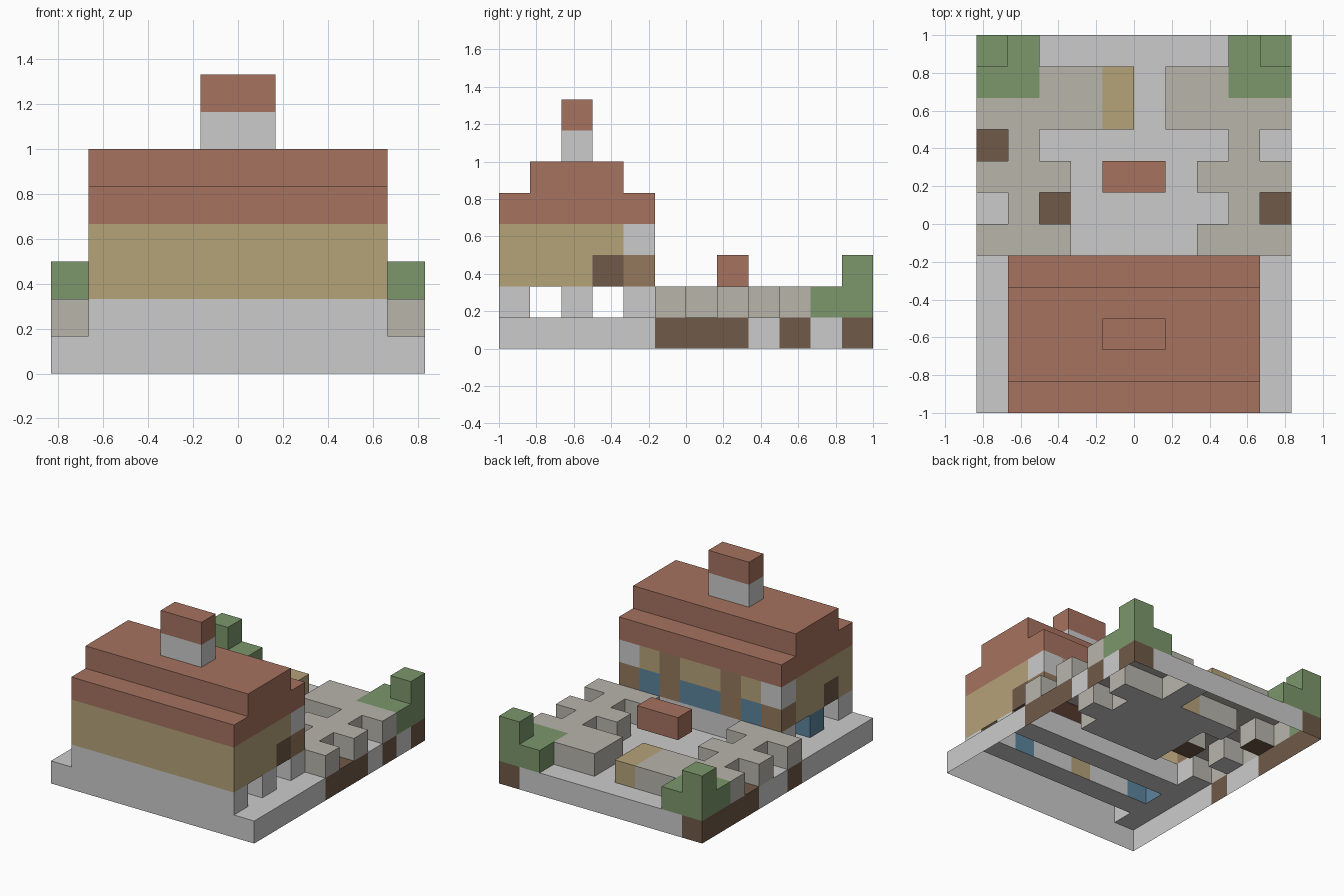
import bpy, bmesh
from mathutils import Vector

if "Cube" in bpy.data.objects:
    bpy.data.objects.remove(bpy.data.objects["Cube"])

C = 1 / 6                              # edge of one block
ORIGIN = Vector((-5 * C, -6 * C, 0))

COLOURS = {
    'paving': (0.48, 0.46, 0.41),
    'roof_tile': (0.38, 0.17, 0.115),
    'plaster': (0.46, 0.36, 0.19),
    'timber': (0.30, 0.19, 0.11),
    'dark_wood': (0.16, 0.10, 0.065),
    'glass': (0.11, 0.23, 0.34),
    'leaf': (0.20, 0.31, 0.15),
}
MATS = {'stone': None}
for name, rgb in COLOURS.items():
    MATS[name] = bpy.data.materials.new(name)
    MATS[name].diffuse_color = (*rgb, 1)

cells = {}                             # (i, j, k) -> (part, colour)


def fill(part, colour, xs, ys, zs):
    """Fill inclusive block ranges with one part and colour."""
    for i in range(xs[0], xs[1] + 1):
        for j in range(ys[0], ys[1] + 1):
            for k in range(zs[0], zs[1] + 1):
                cells[i, j, k] = (part, colour)


# Ground slab with patches of soil
fill('ground', 'stone', (0, 9), (0, 11), (0, 0))
for i, j in [(9, 5), (9, 6), (9, 7), (9, 9), (9, 11), (0, 8), (0, 9),
             (0, 10), (0, 11), (0, 6 - 1), (2, 6)]:
    fill('ground', 'dark_wood', (i, i), (j, j), (0, 0))

# Raised garden paving, bench and hedges, listed from y index 5 to the back
KEY = {'P': ('garden_paving', 'paving'), 'B': ('bench', 'plaster'),
       'G': ('hedge', 'leaf')}
GARDEN = ["PPP....PPP",
          ".P......P.",
          "PPP....PPP",
          ".P......P.",
          "PPPPB.PPPP",
          "GGPPB.PPGG",
          "GG......GG"]
for j, row in enumerate(GARDEN, 5):
    for i, ch in enumerate(row):
        if ch in KEY:
            cells[i, j, 1] = KEY[ch]
for i in (0, 9):
    fill('hedge', 'leaf', (i, i), (11, 11), (2, 2))

# Small floating canopy in the middle of the court
fill('canopy', 'roof_tile', (4, 5), (7, 7), (2, 2))

# House foundation: three strips with open passages between
for j in (0, 2, 4):
    fill('foundation', 'stone', (1, 8), (j, j), (1, 1))
for i, colour in ((1, 'glass'), (4, 'plaster'), (7, 'glass')):
    fill('foundation', colour, (i, i), (2, 2), (1, 1))

# House walls, with side openings
fill('house_walls', 'plaster', (1, 8), (0, 4), (2, 3))
fill('house_walls', 'dark_wood', (8, 8), (3, 3), (2, 2))
fill('house_walls', 'dark_wood', (1, 1), (1, 1), (2, 2))

# Back wall: timber posts, stone corners and windows
for i in (1, 8):
    fill('house_walls', 'timber', (i, i), (4, 4), (2, 2))
    fill('house_walls', 'stone', (i, i), (4, 4), (3, 3))
for i in (3, 6):
    fill('house_walls', 'timber', (i, i), (4, 4), (2, 3))
for a, b in ((2, 2), (4, 5), (7, 7)):
    fill('windows', 'glass', (a, b), (4, 4), (2, 2))

# Stepped roof and chimney
fill('roof', 'roof_tile', (1, 8), (0, 4), (4, 4))
fill('roof', 'roof_tile', (1, 8), (1, 3), (5, 5))
fill('chimney', 'stone', (4, 5), (2, 2), (6, 6))
fill('chimney', 'roof_tile', (4, 5), (2, 2), (7, 7))


def build(part):
    """Make one object from the exposed faces of a part (open underneath)."""
    bm = bmesh.new()
    verts, slots = {}, []
    mesh = bpy.data.meshes.new(part)
    for cell, (owner, colour) in cells.items():
        if owner != part:
            continue
        if colour not in slots:
            slots.append(colour)
            mesh.materials.append(MATS[colour])
        for axis in range(3):
            for side in (0, 1):
                near = list(cell)
                near[axis] += 2 * side - 1
                if tuple(near) in cells or near[2] < 0:
                    continue
                loop = []
                for u, v in ((0, 0), (1, 0), (1, 1), (0, 1)):
                    p = list(cell)
                    p[axis] += side
                    p[(axis + 1) % 3] += u
                    p[(axis + 2) % 3] += v
                    p = tuple(p)
                    if p not in verts:
                        verts[p] = bm.verts.new(ORIGIN + Vector(p) * C)
                    loop.append(verts[p])
                face = bm.faces.new(loop if side else loop[::-1])
                face.material_index = slots.index(colour)
    bm.to_mesh(mesh)
    bm.free()
    bpy.context.collection.objects.link(bpy.data.objects.new(part, mesh))


for part in sorted({owner for owner, _ in cells.values()}):
    build(part)

for m in bpy.data.materials:
    if m.users and not m.is_grease_pencil:
        m.use_nodes = True
        m.node_tree.nodes["Principled BSDF"].inputs["Base Color"].default_value = m.diffuse_color
